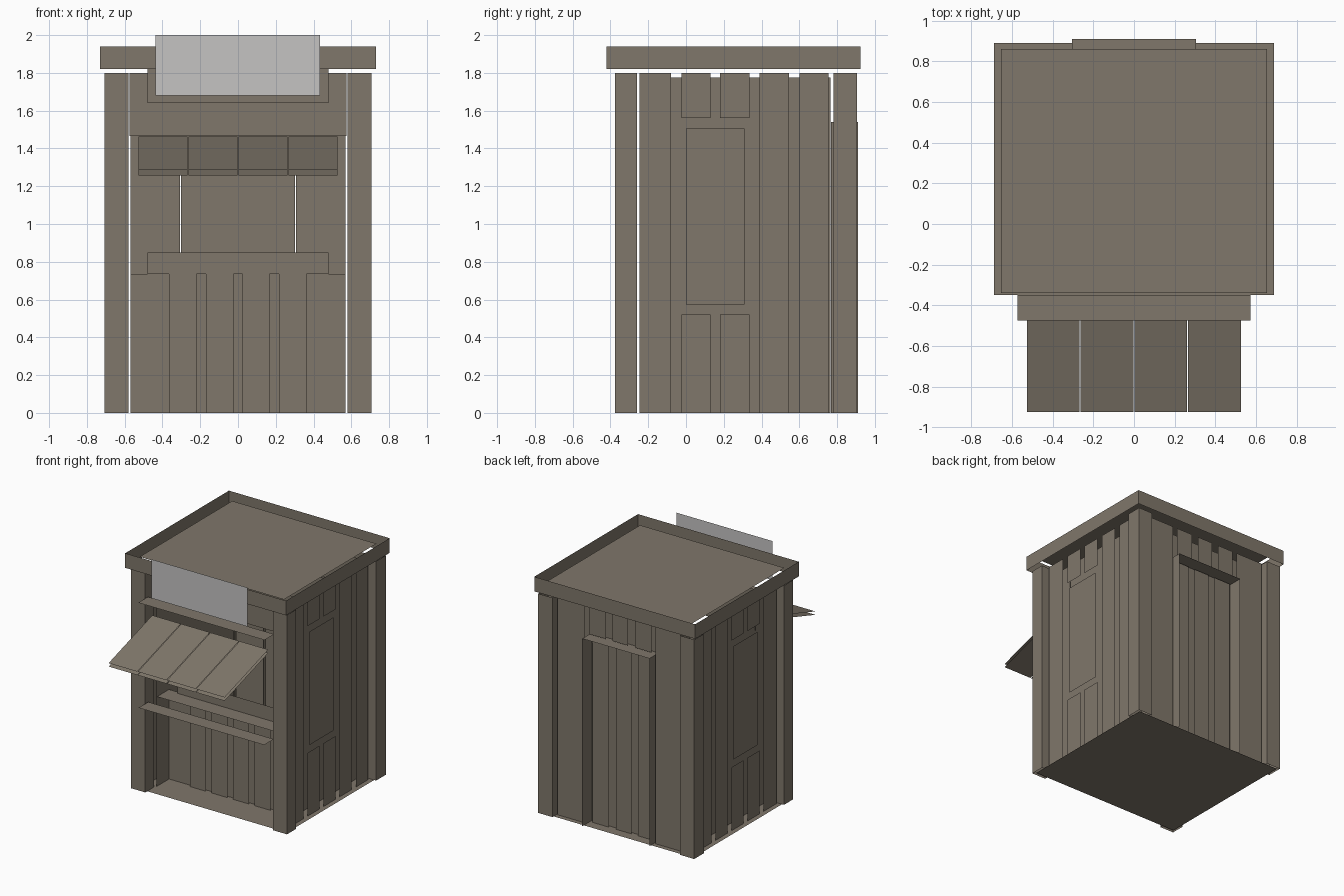
import bpy

cube = bpy.data.objects.get("Cube")
if cube:
    bpy.data.objects.remove(cube)


def material(name, rgb):
    m = bpy.data.materials.new(name)
    m.use_nodes = True
    m.diffuse_color = (*rgb, 1)
    bsdf = next(n for n in m.node_tree.nodes if n.type == 'BSDF_PRINCIPLED')
    bsdf.inputs["Base Color"].default_value = (*rgb, 1)
    bsdf.inputs["Roughness"].default_value = 0.9
    return m


wood = material("weathered wood", (0.215, 0.184, 0.145))
grey = material("sign grey", (0.56, 0.55, 0.545))


def build(name, quads, mat=wood):
    verts = [p for q in quads for p in q]
    faces = [tuple(range(i, i + 4)) for i in range(0, len(verts), 4)]
    mesh = bpy.data.meshes.new(name)
    mesh.from_pydata(verts, [], faces)
    mesh.materials.append(mat)
    obj = bpy.data.objects.new(name, mesh)
    bpy.context.collection.objects.link(obj)
    return obj


# Flat boards, each facing outwards
def front(y, x0, x1, z0, z1):
    return [(x0, y, z0), (x1, y, z0), (x1, y, z1), (x0, y, z1)]


def back(y, x0, x1, z0, z1):
    return front(y, x0, x1, z0, z1)[::-1]


def side(x, y0, y1, z0, z1):
    q = [(x, y0, z0), (x, y1, z0), (x, y1, z1), (x, y0, z1)]
    return q if x > 0 else q[::-1]


def level(z, x, y0, y1):
    return [(-x, y0, z), (x, y0, z), (x, y1, z), (-x, y1, z)]


WALL, TOP = 1.775, 1.8

# Floor, roof and the trim around the roof
build("floor", [level(0, 0.69, -0.35, 0.89)[::-1]])
build("roof", [level(1.9, 0.655, -0.34, 0.86)])
build("roof_trim", [front(-0.42, -0.73, 0.73, 1.82, 1.94),
                    back(0.925, -0.73, 0.73, 1.82, 1.94),
                    side(0.73, -0.42, 0.925, 1.82, 1.94),
                    side(-0.73, -0.42, 0.925, 1.82, 1.94)])

# Hollow square posts on the four corners
for s, word in ((1, "left"), (-1, "right")):
    for y0, y1, end in ((-0.375, -0.26, "front"), (0.78, 0.905, "back")):
        x0, x1 = sorted((s * 0.58, s * 0.708))
        build(f"{end}_{word}_post",
              [front(y0, x0, x1, 0, TOP), back(y1, x0, x1, 0, TOP),
               side(s * 0.708, y0, y1, 0, TOP),
               side(s * 0.58, y0, y1, 0, TOP)[::-1]])

# Side walls: inner sheet, outer planks and shutter
for s, word in ((1, "left"), (-1, "right")):
    build(word + "_wall", [side(s * 0.57, -0.245, 0.765, 0, WALL)])
    x = s * 0.65
    planks = [side(x, a, b, 0, TOP)
              for a, b in ((-0.245, -0.08), (0.39, 0.545), (0.6, 0.755))]
    for a in (-0.025, 0.18):
        planks += [side(x, a, a + 0.155, 0, 0.52),
                   side(x, a, a + 0.155, 1.56, TOP)]
    build(word + "_planks", planks)
    build(word + "_shutter", [side(x, 0, 0.31, 0.575, 1.505)])

# Back wall with a recessed door under a cap
build("back_wall", [back(0.79, -0.57, -0.308, 0, WALL),
                    back(0.79, 0.308, 0.57, 0, WALL),
                    back(0.79, -0.308, 0.308, 1.46, WALL)])
build("door", [back(0.79, -0.302, 0.302, 0, 1.54)])
columns = [(-0.28, -0.13), (-0.07, 0.07), (0.13, 0.28)]
build("door_planks", [back(0.81, a, b, 0, 1.53) for a, b in columns])
build("door_top_planks", [back(0.85, a, b, 1.56, TOP) for a, b in columns])
build("back_planks", [back(0.85, a, b, 0, TOP)
                      for a, b in ((-0.57, -0.32), (0.32, 0.57))])
build("door_frame", [side(s * 0.305, 0.768, 0.91, 0, 1.54) for s in (-1, 1)]
      + [level(1.54, 0.305, 0.768, 0.91)])

# Front wall, set back behind a porch, with the serving opening
build("front_wall", [front(-0.08, -0.57, 0.57, 0, 0.735),
                     front(-0.08, -0.575, 0.575, 1.465, TOP)])
build("front_planks", [front(-0.1, x, x + 0.145, 0, 0.735)
                       for x in (-0.365, -0.17, 0.023, 0.218)])
build("counter", [level(0.735, 0.57, -0.475, -0.35)])
build("inner_shelf", [level(0.735, 0.57, -0.235, -0.08)])
build("serving_sill", [front(-0.1, -0.48, 0.48, 0.735, 0.85)])
build("sign_shelf", [level(1.597, 0.573, -0.475, -0.35)])
build("sign_back", [front(-0.1, -0.48, 0.48, 1.64, 1.83)])
build("sign", [front(-0.5, -0.437, 0.435, 1.68, 2.0)], grey)

# Awning: four sloping boards over a lower layer
slats = []
for i in range(4):
    x0 = -0.527 + i * 0.2645
    x1 = x0 + 0.26
    for drop in (0, 0.028):
        slats.append([(x0, -0.925, 1.285 - drop), (x1, -0.925, 1.285 - drop),
                      (x1, -0.36, 1.462 - drop), (x0, -0.36, 1.462 - drop)])
build("awning", slats)
